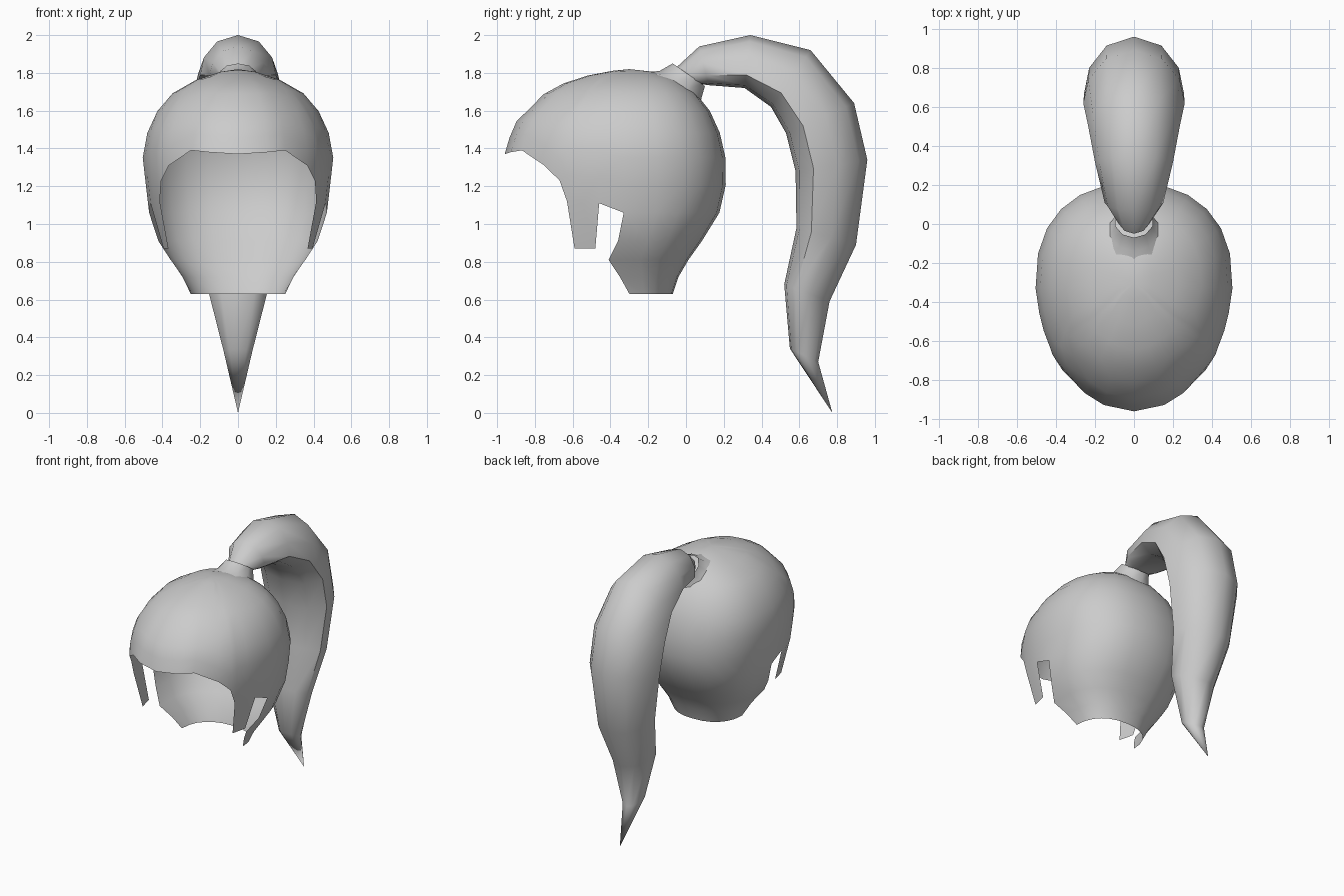
import bpy, bmesh, math

if "Cube" in bpy.data.objects:
    bpy.data.objects.remove(bpy.data.objects["Cube"])

hair = bpy.data.materials.new("hair grey")
hair.diffuse_color = (0.6, 0.6, 0.6, 1)
hair.use_nodes = True
hair.node_tree.nodes["Principled BSDF"].inputs["Base Color"].default_value = hair.diffuse_color


def lerp(a, b, t):
    return a + (b - a) * t


def table(rows, z):
    if z <= rows[0][0]:
        return rows[0][1]
    for (z0, v0), (z1, v1) in zip(rows, rows[1:]):
        if z <= z1:
            return lerp(v0, v1, (z - z0) / (z1 - z0))
    return rows[-1][1]


def grid(bm, rows, closed=False):
    """Skin rows of points with quads."""
    vs = [[bm.verts.new(p) for p in r] for r in rows]
    for a, b in zip(vs, vs[1:]):
        n = len(a)
        for j in range(n if closed else n - 1):
            k = (j + 1) % n
            bm.faces.new((a[j], a[k], b[k], b[j]))


def finish(bm, name, angle):
    bmesh.ops.remove_doubles(bm, verts=bm.verts, dist=0.0005)
    bmesh.ops.dissolve_degenerate(bm, edges=bm.edges, dist=0.0001)
    bmesh.ops.recalc_face_normals(bm, faces=bm.faces)
    me = bpy.data.meshes.new(name)
    bm.to_mesh(me)
    bm.free()
    me.materials.append(hair)
    ob = bpy.data.objects.new(name, me)
    bpy.context.collection.objects.link(ob)
    bpy.ops.object.select_all(action='DESELECT')
    ob.select_set(True)
    bpy.context.view_layer.objects.active = ob
    bpy.ops.object.shade_smooth_by_angle(angle=math.radians(angle))


# Head shell: half width, front depth and back depth at each height
WIDTH = [(.63, .25), (.73, .30), (.81, .36), (.87, .41), (1.05, .47), (1.35, .505),
         (1.47, .485), (1.57, .45), (1.69, .35), (1.77, .21), (1.81, .08), (1.82, 0)]
FRONT = [(1.38, .66), (1.53, .61), (1.69, .45), (1.77, .30), (1.81, .10), (1.82, 0)]
BACK = [(.63, .23), (.75, .27), (1.03, .47), (1.25, .52), (1.43, .50), (1.58, .44),
        (1.66, .38), (1.74, .31), (1.80, .18), (1.82, 0)]
MID = -0.3


def shell(deg, z, side):
    """Point on the shell: -90 is the front, 0 the side, 90 the back."""
    s, c = math.sin(math.radians(deg)), max(0, math.cos(math.radians(deg)))
    if s < 0:
        return (side * table(WIDTH, z) * c, MID + table(FRONT, z) * s, z)
    e = 2 / 2.3
    return (side * table(WIDTH, z) * c ** e, MID + table(BACK, z) * s ** e, z)


def angle_at(y):
    return math.degrees(math.asin((y - MID) / 0.66))


# Hairline above the face and ears, as (angle, height)
HEM = [(-90, 1.37), (-72, 1.38), (-60, 1.39), (-43, 1.31), (-34, 1.23), (-30, 1.12),
       (-22, 1.115), (-14, 1.11), (-2.6, 1.06)] + [(a, 1.06) for a in (14, 30, 45, 60, 75, 90)]
# Front edge of the nape panel, as (y, height)
NAPE = [(-.33, 1.06), (-.36, .91), (-.41, .81), (-.35, .72), (-.30, .63)]

bm = bmesh.new()
STEPS = 8
for side in (-1, 1):
    # crown
    grid(bm, [[shell(a, lerp(h, 1.82, math.sin(i / STEPS * math.pi / 2)), side)
               for a, h in HEM] for i in range(STEPS + 1)])
    # lock in front of the ear
    grid(bm, [[shell(a, z, side) for a, z in HEM[5:8]],
              [shell(angle_at(y), .87, side) for y in (-.59, -.535, -.48)]])
    # nape panel
    rear = [a for a, _ in HEM[8:]]
    rows = []
    for y, z in NAPE:
        a0 = rear[0] if z == 1.06 else angle_at(y)
        rows.append([shell(lerp(a0, 90, (a - rear[0]) / (90 - rear[0])), z, side) for a in rear])
    grid(bm, rows)
finish(bm, "hair_cap", 60)


def ring(top, low, half, section):
    """Cross-section between two points of the side profile, mirrored in x."""
    pts = [(w * half, lerp(top[0], low[0], u), lerp(top[1], low[1], u)) for u, w in section]
    return pts + [(-x, y, z) for x, y, z in pts[-2:0:-1]]


ROUND = [(0.5 - 0.5 * math.cos(i * math.pi / 5), math.sin(i * math.pi / 5)) for i in range(6)]
DOME = [(0, 0), (.12, .55), (.42, .9), (.75, 1), (.95, .6), (1, 0)]

# Gathered collar at the root of the tail
bm = bmesh.new()
grid(bm, [ring((-.26, 1.80), (.10, 1.60), .20, ROUND),
          ring((-.14, 1.81), (.08, 1.66), .13, ROUND),
          ring((-.07, 1.85), (.10, 1.73), .10, ROUND)], True)
finish(bm, "tail_collar", 60)

# Ponytail: outer point, inner point, half width
TAIL = [((-.05, 1.83), (.08, 1.74), .09), ((.07, 1.94), (.12, 1.735), .15),
        ((.34, 2.0), (.31, 1.72), .20), ((.66, 1.92), (.45, 1.62), .235),
        ((.89, 1.64), (.53, 1.48), .26), ((.96, 1.34), (.58, 1.28), .255),
        ((.90, .89), (.585, .98), .21), ((.76, .59), (.52, .68), .16),
        ((.70, .27), (.55, .34), .075), ((.775, 0), (.775, 0), 0)]
bm = bmesh.new()
grid(bm, [ring(*t, DOME) for t in TAIL], True)
finish(bm, "ponytail", 60)
